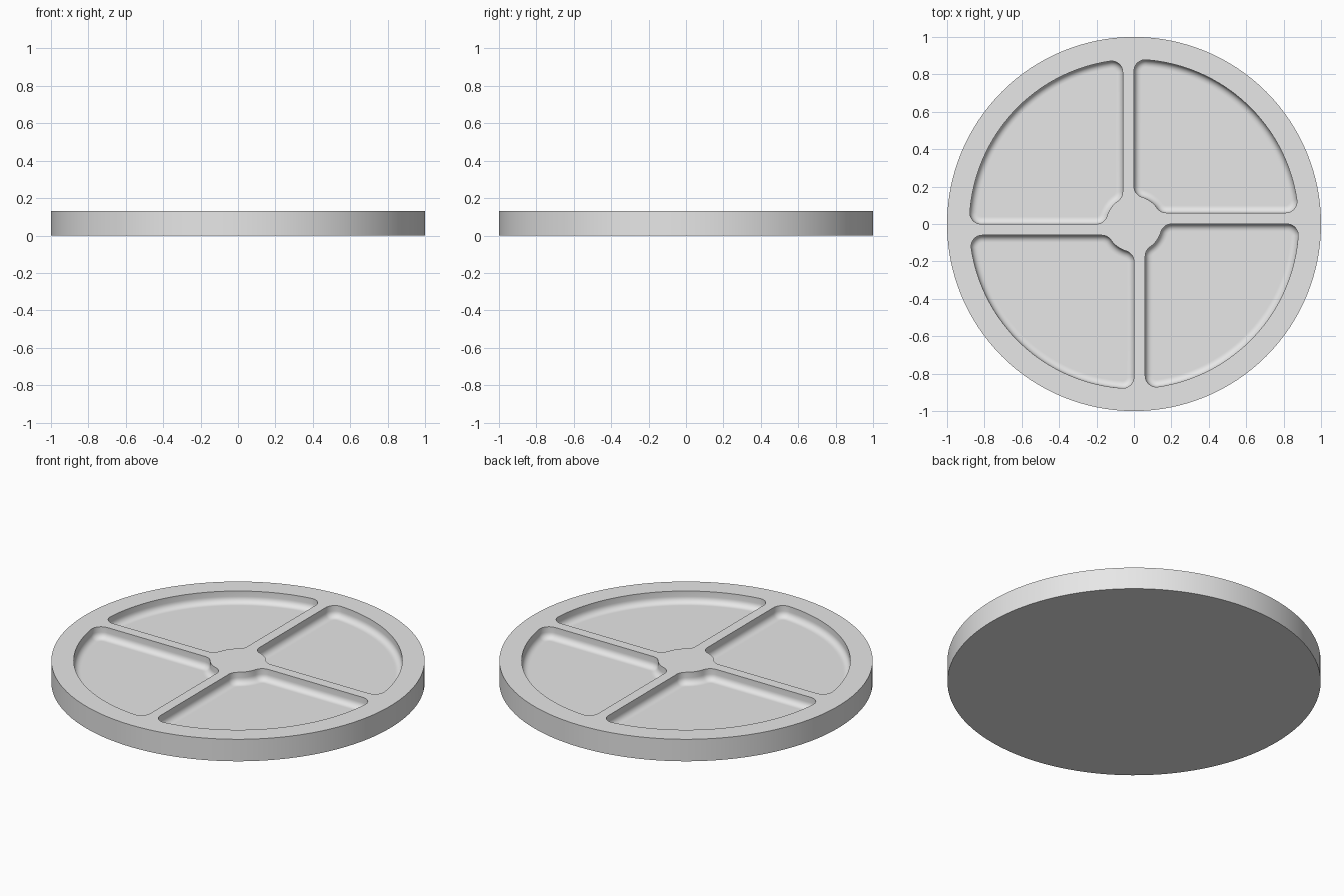
import bpy, bmesh
from math import pi, sin, cos, atan2, sqrt, radians

cube = bpy.data.objects.get("Cube")
if cube:
    bpy.data.objects.remove(cube, do_unlink=True)

HEIGHT, FLOOR = 0.13, 0.063     # disc top and pocket floor
RIM, HUB = 0.88, 0.15           # outer and inner pocket radii
RIB = 0.06                      # rib width
CORNER, COVE = 0.06, 0.035      # corner radius in plan, cove radius at the floor

grey = bpy.data.materials.new("light grey")
grey.use_nodes = True
grey.diffuse_color = (0.8, 0.8, 0.8, 1)
grey.node_tree.nodes["Principled BSDF"].inputs["Base Color"].default_value = (0.8, 0.8, 0.8, 1)


def arc(cx, cy, r, a0, a1, n):
    return [(cx + r * cos(a0 + (a1 - a0) * i / n), cy + r * sin(a0 + (a1 - a0) * i / n))
            for i in range(n + 1)]


def pocket_outline(d):
    """Rounded quarter pocket, shrunk inwards by d."""
    r, x, y = CORNER - d, CORNER, RIB + CORNER
    near, far = HUB + CORNER, RIM - CORNER
    c1, c2 = (x, sqrt(near**2 - x**2)), (x, sqrt(far**2 - x**2))
    c3, c4 = (sqrt(far**2 - y**2), y), (sqrt(near**2 - y**2), y)
    t1, t2, t3, t4 = (atan2(c[1], c[0]) for c in (c1, c2, c3, c4))
    return (arc(*c1, r, t1 + pi, pi, 8) + arc(*c2, r, pi, t2, 10)
            + arc(0, 0, RIM - d, t2, t3, 32)[1:-1]
            + arc(*c3, r, t3, -pi / 2, 10) + arc(*c4, r, -pi / 2, t4 - pi, 8)
            + arc(0, 0, HUB + d, t4, t1, 8)[1:-1])


bm = bmesh.new()


def ring(points, z, turn=0):
    c, s = round(cos(turn)), round(sin(turn))
    return [bm.verts.new((x * c - y * s, x * s + y * c, z)) for x, y in points]


def bridge(a, b):
    for i in range(len(a)):
        j = (i + 1) % len(a)
        bm.faces.new((a[i], a[j], b[j], b[i]))


# outer wall and underside
circle = arc(0, 0, 1, 0, 2 * pi, 128)[:-1]
bottom, top = ring(circle, 0), ring(circle, HEIGHT)
bridge(bottom, top)
bm.faces.new(bottom[::-1])
top_loops = [top]

# four pockets: straight wall, rounded cove, flat floor
levels = [(0, HEIGHT)]
for i in range(7):
    a = i / 6 * pi / 2
    levels.append((COVE * (1 - cos(a)), FLOOR + COVE * (1 - sin(a))))
levels.append((COVE + 0.005, FLOOR))
for k in range(4):
    rings = [ring(pocket_outline(d), z, k * pi / 2) for d, z in levels]
    for a, b in zip(rings, rings[1:]):
        bridge(a, b)
    bm.faces.new(rings[-1])
    top_loops.append(rings[0])

# flat top surface around the pockets
edges = [bm.edges.get((loop[i - 1], loop[i])) for loop in top_loops for i in range(len(loop))]
bmesh.ops.triangle_fill(bm, edges=edges, use_beauty=True, use_dissolve=False, normal=(0, 0, 1))
bmesh.ops.recalc_face_normals(bm, faces=bm.faces[:])

mesh = bpy.data.meshes.new("divided_disc")
bm.to_mesh(mesh)
bm.free()
mesh.materials.append(grey)
disc = bpy.data.objects.new("divided_disc", mesh)
bpy.context.collection.objects.link(disc)
bpy.ops.object.select_all(action='DESELECT')
disc.select_set(True)
bpy.context.view_layer.objects.active = disc
bpy.ops.object.shade_smooth_by_angle(angle=radians(35))
